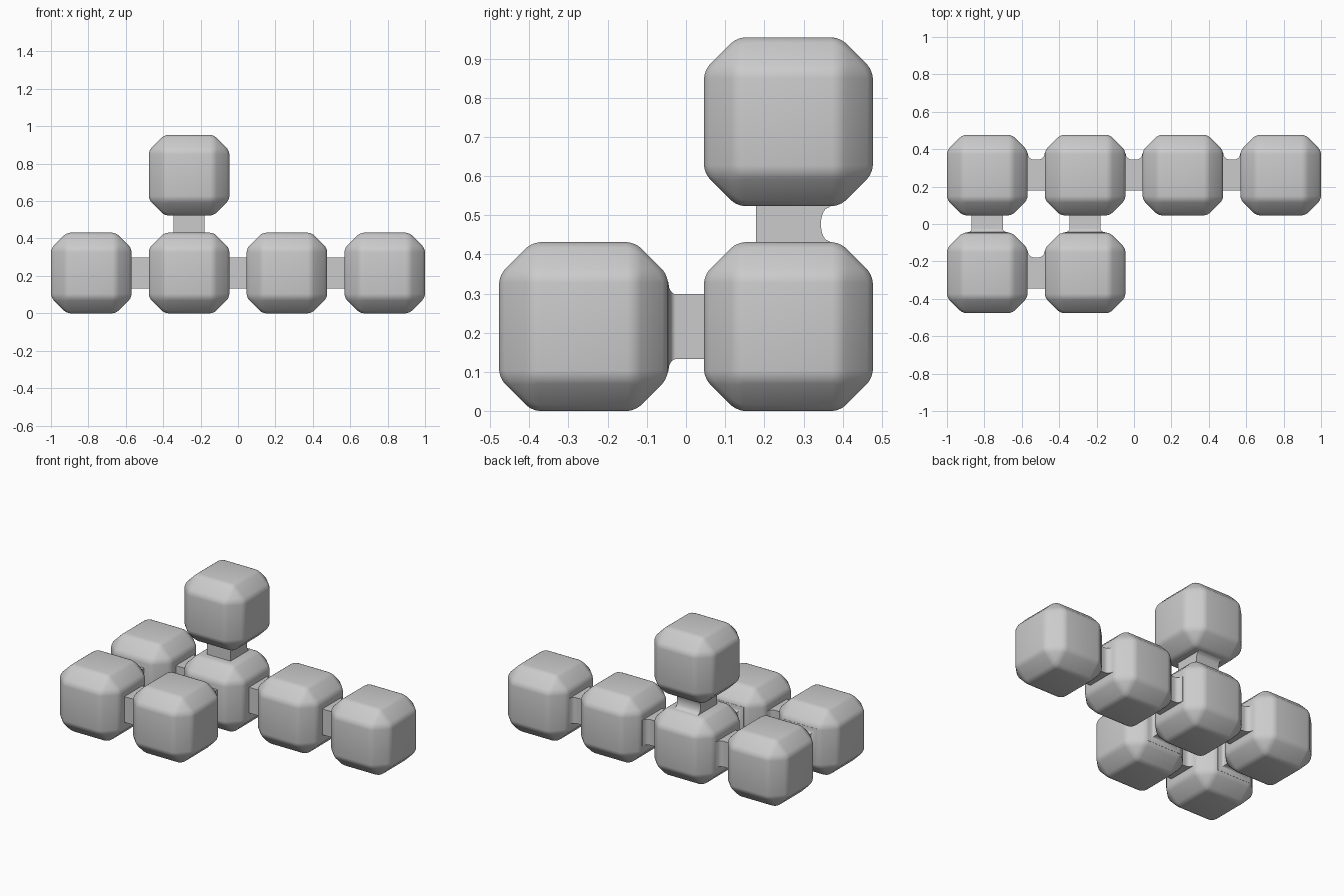
import bpy
import bmesh
import math
from mathutils import Vector

old = bpy.data.objects.get("Cube")
if old:
    bpy.data.objects.remove(old)

SIZE = 0.431
PITCH = 0.523
HALF = 0.083          # half width of a connector
GAP = PITCH - SIZE

grey = bpy.data.materials.new("light grey")
grey.use_nodes = True
grey.diffuse_color = (0.6, 0.6, 0.6, 1)
grey.node_tree.nodes["Principled BSDF"].inputs["Base Color"].default_value = (0.6, 0.6, 0.6, 1)


def add_object(name, bm, location, angle):
    bmesh.ops.recalc_face_normals(bm, faces=bm.faces)
    mesh = bpy.data.meshes.new(name)
    bm.to_mesh(mesh)
    bm.free()
    mesh.materials.append(grey)
    obj = bpy.data.objects.new(name, mesh)
    obj.location = location
    bpy.context.collection.objects.link(obj)
    bpy.ops.object.select_all(action="DESELECT")
    obj.select_set(True)
    bpy.context.view_layer.objects.active = obj
    bpy.ops.object.shade_smooth_by_angle(angle=math.radians(angle))
    return obj


def grid_point(col, row, level):
    return Vector(((col - 1.5) * PITCH, (row - 0.5) * PITCH, SIZE / 2 + level * PITCH))


def add_block(name, cell):
    """Cube with broad chamfers whose edges are softened."""
    bm = bmesh.new()
    bmesh.ops.create_cube(bm, size=SIZE)
    for offset, segments in ((0.084, 1), (0.02, 3)):
        bmesh.ops.bevel(bm, geom=bm.edges[:], offset=offset, segments=segments,
                        profile=0.5, affect="EDGES", clamp_overlap=True)
    add_object(name, bm, grid_point(*cell), 35)


def add_connector(name, cell_a, cell_b, flare_sides, flare_ends, depth, reach):
    """Square bar between two blocks; chosen sides curve outward at chosen ends."""
    a, b = grid_point(*cell_a), grid_point(*cell_b)
    axis = max(range(3), key=lambda i: abs((b - a)[i]))
    sides = [i for i in range(3) if i != axis]
    steps = [i / 6 for i in range(7)]
    stations = [(-GAP / 2 - 0.03, 0)] + [(-GAP / 2 + reach * s, s) for s in steps]
    stations += [(-t, s) for t, s in reversed(stations)]
    bm = bmesh.new()
    rings = []
    for t, s in stations:
        end = -1 if t < 0 else 1
        grow = depth * (1 - math.sqrt(1 - (1 - s) ** 2)) if end in flare_ends else 0
        ring = []
        for su, sv in ((-1, -1), (1, -1), (1, 1), (-1, 1)):
            co = Vector()
            co[axis] = t
            for i, sign in zip(sides, (su, sv)):
                co[i] = sign * (HALF + (grow if (i, sign) in flare_sides else 0))
            ring.append(bm.verts.new(co))
        rings.append(ring)
    for r0, r1 in zip(rings, rings[1:]):
        for i in range(4):
            j = (i + 1) % 4
            bm.faces.new((r0[i], r0[j], r1[j], r1[i]))
    bm.faces.new(rings[0])
    bm.faces.new(rings[-1])
    add_object(name, bm, (a + b) / 2, 40)


# Blocks: a back row of four, two in front, one raised
for col in range(4):
    add_block(f"back_block_{col + 1}", (col, 1, 0))
for col in range(2):
    add_block(f"front_block_{col + 1}", (col, 0, 0))
add_block("raised_block", (1, 1, 1))

# Connectors along the rows, flared on the rear side
REAR = {(1, 1)}
for col in range(3):
    add_connector(f"back_connector_{col + 1}", (col, 1, 0), (col + 1, 1, 0),
                  REAR, (-1, 1), 0.035, 0.035)
add_connector("front_connector", (0, 0, 0), (1, 0, 0), REAR, (-1, 1), 0.035, 0.035)

# Connectors between the rows, flared where they meet the front blocks
AROUND = {(0, -1), (0, 1), (2, -1), (2, 1)}
for col in range(2):
    add_connector(f"cross_connector_{col + 1}", (col, 0, 0), (col, 1, 0),
                  AROUND, (-1,), 0.035, 0.02)

# Upright connector under the raised block
add_connector("upright_connector", (1, 1, 0), (1, 1, 1), REAR, (-1, 1), 0.025, 0.045)
